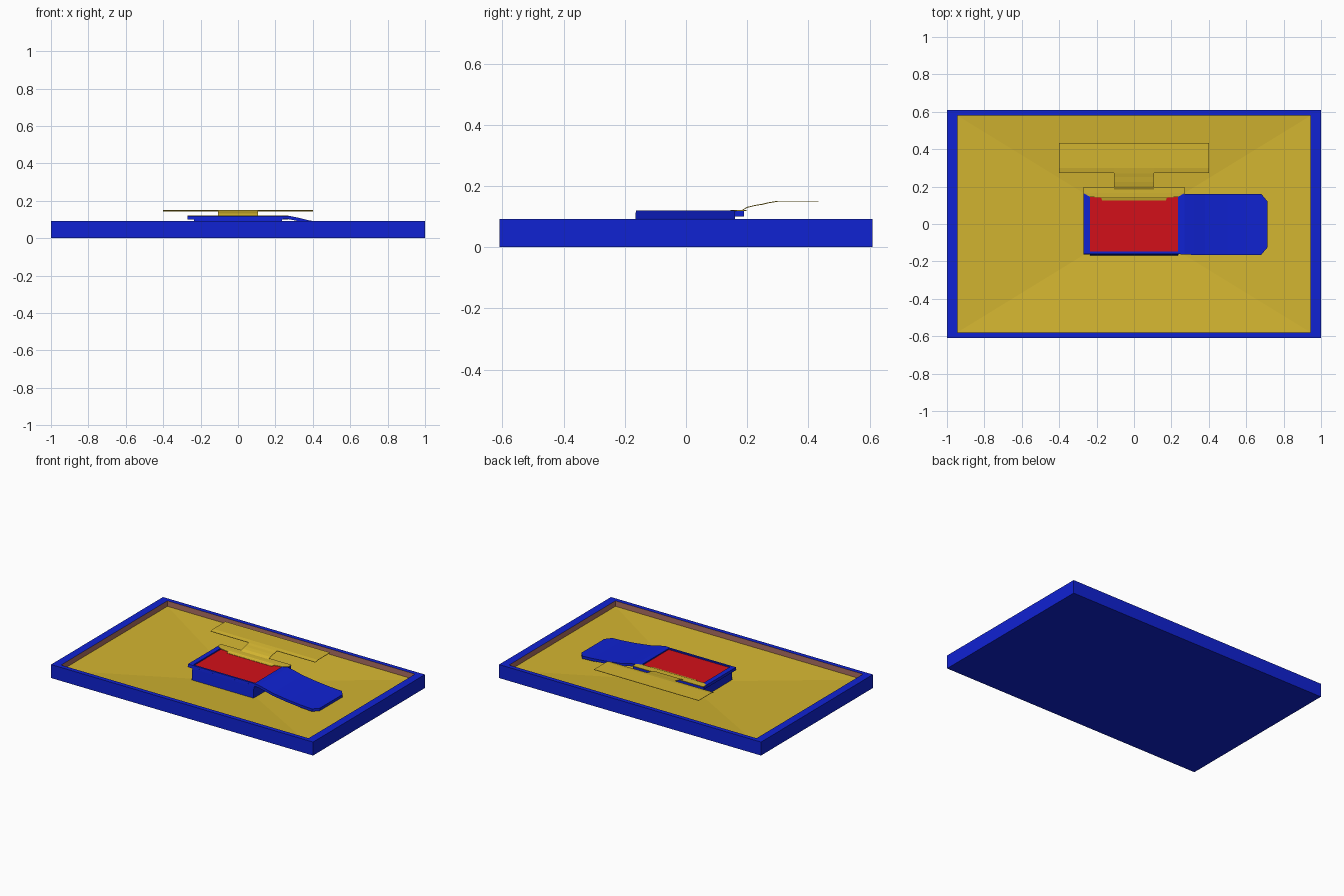
import bpy, bmesh

if "Cube" in bpy.data.objects:
    bpy.data.objects.remove(bpy.data.objects["Cube"])


def material(name, rgb):
    m = bpy.data.materials.new(name)
    m.diffuse_color = (*rgb, 1)
    m.use_nodes = True
    m.node_tree.nodes["Principled BSDF"].inputs["Base Color"].default_value = m.diffuse_color
    return m


BLUE = material("blue", (0.005, 0.016, 0.65))
YELLOW = material("yellow", (0.65, 0.46, 0.03))
RED = material("red", (0.65, 0.005, 0.01))
PINK = material("dusky_pink", (0.42, 0.16, 0.12))


def finish(name, bm, mats):
    bmesh.ops.recalc_face_normals(bm, faces=bm.faces)
    me = bpy.data.meshes.new(name)
    bm.to_mesh(me)
    bm.free()
    for m in mats:
        me.materials.append(m)
    ob = bpy.data.objects.new(name, me)
    bpy.context.collection.objects.link(ob)
    return ob


def rect(bm, x0, x1, y0, y1, z):
    return [bm.verts.new((x, y, z)) for x, y in ((x0, y0), (x1, y0), (x1, y1), (x0, y1))]


def bridge(bm, a, b, mat=0):
    n = len(a)
    for i in range(n):
        bm.faces.new((a[i], a[(i + 1) % n], b[(i + 1) % n], b[i])).material_index = mat


def block(name, lower, upper, mat):
    """Closed solid between two rectangles (x0, x1, y0, y1, z)."""
    bm = bmesh.new()
    a, b = rect(bm, *lower), rect(bm, *upper)
    bridge(bm, a, b)
    bm.faces.new(a)
    bm.faces.new(b)
    return finish(name, bm, [mat])


def sheet(name, stations, thick, mat):
    """Thin closed strip; each station is a left and right point."""
    bm = bmesh.new()
    rings = []
    for l, r in stations:
        rings.append([bm.verts.new((p[0], p[1], p[2] - d))
                      for p, d in ((l, 0), (r, 0), (r, thick), (l, thick))])
    for a, b in zip(rings, rings[1:]):
        bridge(bm, a, b)
    bm.faces.new(rings[0])
    bm.faces.new(rings[-1])
    return finish(name, bm, [mat])


# Tray: blue shell, pink inner walls, shallow inverted-pyramid floor
bm = bmesh.new()
base = rect(bm, -1, 1, -0.61, 0.61, 0)
top = rect(bm, -1, 1, -0.61, 0.61, 0.093)
lip = rect(bm, -0.945, 0.945, -0.58, 0.58, 0.093)
floor = rect(bm, -0.945, 0.945, -0.58, 0.58, 0.055)
apex = bm.verts.new((0, 0, 0.01))
bm.faces.new(base)
bridge(bm, base, top)
bridge(bm, top, lip)
bridge(bm, lip, floor, 1)
for i in range(4):
    bm.faces.new((floor[i], floor[(i + 1) % 4], apex)).material_index = 2
finish("tray", bm, [BLUE, PINK, YELLOW])

# Central platform with raised edges around a red top
block("platform", (-0.235, 0.235, -0.17, 0.16, 0.012), (-0.235, 0.235, -0.162, 0.16, 0.108), BLUE)
block("red_panel", (-0.236, 0.236, -0.15, 0.15, 0.107), (-0.236, 0.236, -0.15, 0.15, 0.112), RED)
block("front_edge", (-0.27, 0.24, -0.163, -0.147, 0.1), (-0.27, 0.24, -0.16, -0.147, 0.12), BLUE)
block("left_edge", (-0.27, -0.236, -0.16, 0.16, 0.1), (-0.27, -0.236, -0.16, 0.16, 0.12), BLUE)
block("back_edge", (-0.27, 0.27, 0.15, 0.19, 0.1), (-0.27, 0.27, 0.15, 0.19, 0.119), BLUE)

# Yellow apron over the back edge
sheet("back_apron", [((-s, y, z), (s, y, z)) for s, y, z in
                     ((0.17, 0.125, 0.114), (0.175, 0.14, 0.118), (0.235, 0.145, 0.121),
                      (0.27, 0.165, 0.122), (0.27, 0.198, 0.122))], 0.004, YELLOW)

# Thin T-shaped flap: curved stem and flat wide head
stem = ((0.18, 0.12), (0.2, 0.132), (0.225, 0.138), (0.25, 0.142), (0.27, 0.147), (0.3, 0.152))
sheet("flap_stem", [((-0.107, y, z), (0.107, y, z)) for y, z in stem], 0.003, YELLOW)
sheet("flap_head", [((-0.4, y, z), (0.4, y, z)) for y, z in
                    ((0.272, 0.147), (0.3, 0.152), (0.433, 0.152))], 0.003, YELLOW)

# Blue ramp falling to the right with clipped corners
ramp = ((0.235, 0.16, 0.12), (0.27, 0.162, 0.12), (0.32, 0.164, 0.11), (0.38, 0.164, 0.095),
        (0.5, 0.164, 0.079), (0.6, 0.164, 0.07), (0.68, 0.164, 0.066), (0.713, 0.125, 0.065))
sheet("ramp", [((x, w - 0.003, z), (x, -w - 0.001, z)) for x, w, z in ramp], 0.018, BLUE)
